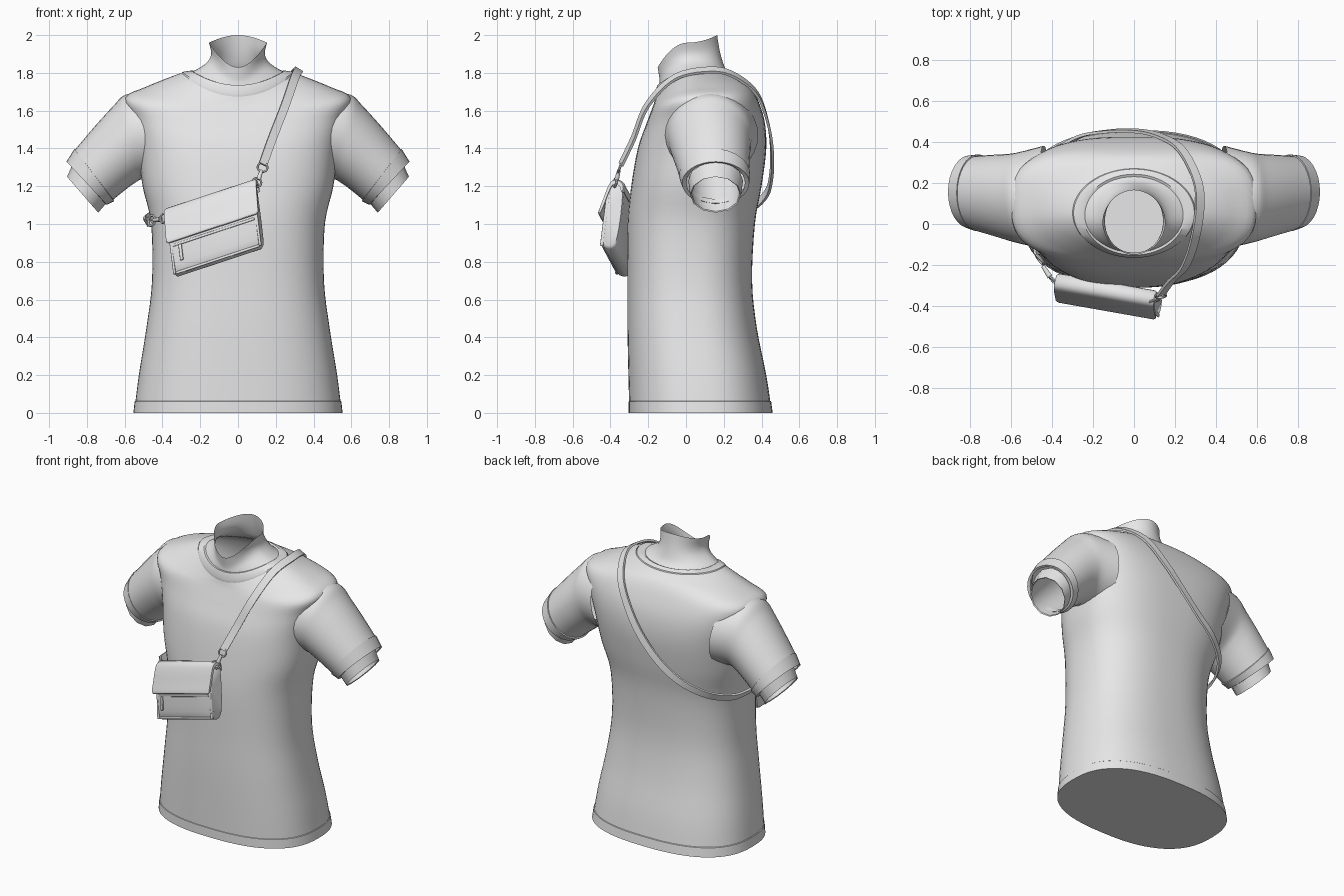
import bpy, bmesh, math
from mathutils import Vector, Matrix

cube = bpy.data.objects.get("Cube")
if cube:
    bpy.data.objects.remove(cube, do_unlink=True)

grey = bpy.data.materials.new("light_grey")
grey.use_nodes = True
grey.diffuse_color = (0.8, 0.8, 0.8, 1)
grey.node_tree.nodes["Principled BSDF"].inputs["Base Color"].default_value = (0.8, 0.8, 0.8, 1)


def finish(name, bm, angle=40, matrix=None):
    bmesh.ops.recalc_face_normals(bm, faces=bm.faces)
    if matrix:
        bm.transform(matrix)
    mesh = bpy.data.meshes.new(name)
    bm.to_mesh(mesh)
    bm.free()
    ob = bpy.data.objects.new(name, mesh)
    bpy.context.collection.objects.link(ob)
    mesh.materials.append(grey)
    bpy.ops.object.select_all(action='DESELECT')
    ob.select_set(True)
    bpy.context.view_layer.objects.active = ob
    bpy.ops.object.shade_smooth_by_angle(angle=math.radians(angle))


def spline(rows, steps):
    """Smooth curve through rows of any length."""
    rows = [Vector(r) for r in rows]
    out = []
    for i in range(len(rows) - 1):
        a, b, c, d = rows[max(i - 1, 0)], rows[i], rows[i + 1], rows[min(i + 2, len(rows) - 1)]
        for k in range(steps):
            t = k / steps
            out.append(b + (c - a) * (t / 2) + (2 * a - 5 * b + 4 * c - d) * (t * t / 2)
                       + (3 * b - a - 3 * c + d) * (t ** 3 / 2))
    return out + [rows[-1]]


def loft(name, rings, cap_start=False, cap_end=False, angle=40, matrix=None):
    bm = bmesh.new()
    loops = [[bm.verts.new(p) for p in ring] for ring in rings]
    n = len(loops[0])
    for a, b in zip(loops, loops[1:]):
        for i in range(n):
            j = (i + 1) % n
            bm.faces.new((a[i], a[j], b[j], b[i]))
    if cap_start:
        bm.faces.new(loops[0])
    if cap_end:
        bm.faces.new(loops[-1])
    finish(name, bm, angle, matrix)


def body_ring(row, grow=0.0, n=64):
    """Closed ring: side, front and back height, half width, front y, back y, roundness."""
    zs, zf, zb, hw, yf, yb, e = row
    ring = []
    for i in range(n):
        a = 2 * math.pi * i / n
        c, s = math.cos(a), math.sin(a)
        u = math.copysign(abs(c) ** (2 / e), c)
        v = math.copysign(abs(s) ** (2 / e), s)
        z = zs * (1 - v * v) + (zf if v < 0 else zb) * v * v
        ring.append((u * (hw + grow), (yf + yb) / 2 + v * ((yb - yf) / 2 + grow), z))
    return ring


# Shirt body, from hem to shoulders and up to the collar seam
shirt = [
    (0, 0, 0, .55, -.30, .455, 2.5),
    (.2, .2, .2, .525, -.305, .425, 2.5),
    (.45, .45, .45, .485, -.31, .375, 2.5),
    (.7, .7, .7, .455, -.31, .35, 2.5),
    (1.0, 1.0, 1.0, .46, -.31, .365, 2.5),
    (1.2, 1.2, 1.2, .505, -.29, .40, 2.6),
    (1.4, 1.4, 1.4, .53, -.255, .425, 2.8),
    (1.56, 1.53, 1.55, .565, -.21, .415, 3),
    (1.67, 1.61, 1.67, .598, -.18, .375, 3),
    (1.725, 1.645, 1.74, .49, -.168, .335, 2.6),
    (1.77, 1.665, 1.772, .38, -.163, .295, 2.2),
    (1.80, 1.68, 1.787, .30, -.16, .27, 2),
]
loft("shirt_body", [body_ring(r) for r in spline(shirt, 4)], cap_start=True)
loft("hem_band", [body_ring((z, z, z, w, -.30, b, 2.5), g) for z, w, b, g in
                  ((0, .55, .455, 0), (0, .55, .455, .004), (.06, .543, .447, .004), (.063, .543, .447, 0))])

# Raised collar band
collar = [
    (1.79, 1.675, 1.78, .303, -.163, .273, 2),
    (1.805, 1.69, 1.794, .295, -.165, .268, 2),
    (1.812, 1.735, 1.806, .25, -.152, .243, 2),
    (1.805, 1.735, 1.80, .235, -.14, .23, 2),
]
loft("collar_band", [body_ring(r) for r in collar])

# Open neck with a slanted rim
neck = [
    (1.785, 1.69, 1.785, .29, -.145, .25, 2),
    (1.82, 1.74, 1.822, .215, -.14, .21, 2),
    (1.86, 1.765, 1.88, .16, -.14, .188, 2),
    (1.905, 1.80, 1.94, .142, -.145, .174, 2),
    (1.96, 1.83, 2.0, .154, -.15, .165, 1.9),
]
loft("neck", [body_ring(r) for r in spline(neck, 3)])


# Sleeves: each ring has a top and bottom point (x, z) and a y centre and half depth
def arm_ring(row, side, n=32):
    tx, tz, bx, bz, yc, hy = row
    ring = []
    for i in range(n):
        a = 2 * math.pi * i / n
        t = (1 - math.cos(a)) / 2
        ring.append((side * (tx + (bx - tx) * t), yc + hy * math.sin(a), tz + (bz - tz) * t))
    return ring


sleeve = [
    (.47, 1.70, .41, 1.24, .13, .252),
    (.595, 1.685, .50, 1.24, .128, .226),
    (.66, 1.625, .55, 1.215, .13, .213),
    (.76, 1.515, .61, 1.17, .14, .198),
    (.87, 1.385, .665, 1.125, .15, .182),
]
cuff = [
    (.86, 1.39, .66, 1.13, .152, .182),
    (.866, 1.398, .656, 1.12, .152, .188),
    (.908, 1.33, .695, 1.102, .157, .178),
    (.895, 1.325, .705, 1.11, .157, .155),
]
# Open arm tube, folded back inside the sleeve
arm = [
    (.87, 1.33, .68, 1.13, .157, .145),
    (.905, 1.25, .74, 1.06, .157, .135),
    (.898, 1.25, .74, 1.067, .157, .128),
    (.80, 1.38, .62, 1.18, .15, .14),
    (.66, 1.54, .52, 1.28, .14, .16),
]
for side, label in ((1, "left"), (-1, "right")):
    loft(label + "_sleeve", [arm_ring(r, side) for r in spline(sleeve, 4)])
    loft(label + "_cuff", [arm_ring(r, side) for r in cuff], angle=30)
    loft(label + "_arm_end", [arm_ring(r, side, 12) for r in arm])

# Bag frame: tilted in the front plane, turned slightly, sides leaning
lean = Matrix(((1, 0, .17, 0), (0, 1, 0, 0), (0, 0, 1, 0), (0, 0, 0, 1)))
bag = (Matrix.Translation((-.122, -.35, .975)) @ Matrix.Rotation(math.radians(-10), 4, 'Z')
       @ Matrix.Rotation(math.radians(-18), 4, 'Y') @ Matrix.Rotation(math.radians(-6), 4, 'X') @ lean)


def box(name, size, centre, bevel):
    bm = bmesh.new()
    bmesh.ops.create_cube(bm, size=1, matrix=Matrix.Translation(centre) @ Matrix.Diagonal((*size, 1)))
    bmesh.ops.bevel(bm, geom=bm.edges[:], offset=bevel, segments=3, profile=.5, affect='EDGES')
    finish(name, bm, 40, bag)


def extrude_x(name, profile, half):
    """Soft-edged slab along the bag's width."""
    points = spline(profile, 3)
    mid = sum(points, Vector((0, 0))) / len(points)
    rings = [[(x, *(mid + (p - mid) * k)) for p in points]
             for x, k in ((-half, .9), (.012 - half, 1), (half - .012, 1), (half, .9))]
    loft(name, rings, True, True, 50, bag)


extrude_x("bag_body", [(.045, .16), (.052, 0), (.045, -.14), (.025, -.175), (-.01, -.178),
                       (-.035, -.155), (-.045, -.05), (-.045, .02), (-.03, .15), (.01, .17)], .248)
extrude_x("bag_flap", [(.05, .12), (.045, .165), (.01, .185), (-.025, .175), (-.045, .13), (-.062, .06),
                       (-.076, .005), (-.073, -.005), (-.063, -.003), (-.048, .05), (-.03, .12),
                       (-.01, .16), (.03, .15), (.04, .12)], .26)
for x in (-.242, .242):
    box("bag_side_piping", (.014, .018, .28), (x, -.036, -.03), .005)
box("bag_bottom_piping", (.47, .014, .014), (0, -.03, -.165), .005)
box("zipper_strip", (.46, .01, .014), (0, -.046, -.022), .004)
box("zipper_pull", (.018, .012, .085), (-.19, -.054, -.07), .004)


# Strap ribbon, lying flat against the body
def ribbon(name, path, width, thick):
    pts = spline(path, 8)
    rings = []
    for i, p in enumerate(pts):
        tangent = (pts[min(i + 1, len(pts) - 1)] - pts[max(i - 1, 0)]).normalized()
        out = p - Vector((0, .08, 1.3))
        across = tangent.cross(out).normalized() * width / 2
        up = across.cross(tangent).normalized() * thick / 2
        rings.append([p + across + up, p - across + up, p - across - up, p + across - up])
    loft(name, rings, True, True, 35)


ribbon("shoulder_strap", [
    (.132, -.345, 1.315), (.18, -.28, 1.45), (.25, -.205, 1.63), (.30, -.06, 1.775), (.322, .12, 1.815),
    (.295, .25, 1.79), (.22, .375, 1.69), (.11, .435, 1.53), (0, .455, 1.39), (-.13, .452, 1.26),
    (-.27, .425, 1.16), (-.40, .335, 1.08), (-.475, .19, 1.03), (-.485, .03, 1.01),
    (-.48, -.08, 1.01), (-.47, -.15, 1.015)], .046, .014)


# Metal links joining strap and bag
def link(name, centre, major, minor, turn):
    bpy.ops.mesh.primitive_torus_add(major_radius=major, minor_radius=minor, major_segments=16,
                                     minor_segments=6, location=centre, rotation=turn)
    ob = bpy.context.object
    ob.name = name
    ob.data.materials.append(grey)
    bpy.ops.object.shade_smooth_by_angle()


def clasp(name, a, b, radius):
    a, b = Vector(a), Vector(b)
    bm = bmesh.new()
    turn = (b - a).to_track_quat('Z', 'Y').to_matrix().to_4x4()
    bmesh.ops.create_cone(bm, cap_ends=True, segments=10, radius1=radius, radius2=radius * .7,
                          depth=(b - a).length, matrix=Matrix.Translation((a + b) / 2) @ turn)
    finish(name, bm)


link("front_bag_ring", (.10, -.375, 1.22), .024, .006, (1.4, 0, .3))
clasp("front_clasp", (.108, -.367, 1.235), (.125, -.355, 1.285), .013)
link("front_strap_ring", (.13, -.35, 1.3), .026, .006, (1.2, .2, 0))
link("side_bag_ring", (-.395, -.275, 1.03), .024, .006, (1.4, 0, -.8))
clasp("side_clasp", (-.41, -.258, 1.025), (-.445, -.205, 1.02), .014)
link("side_strap_ring", (-.458, -.175, 1.018), .028, .007, (1.4, 0, -.9))
